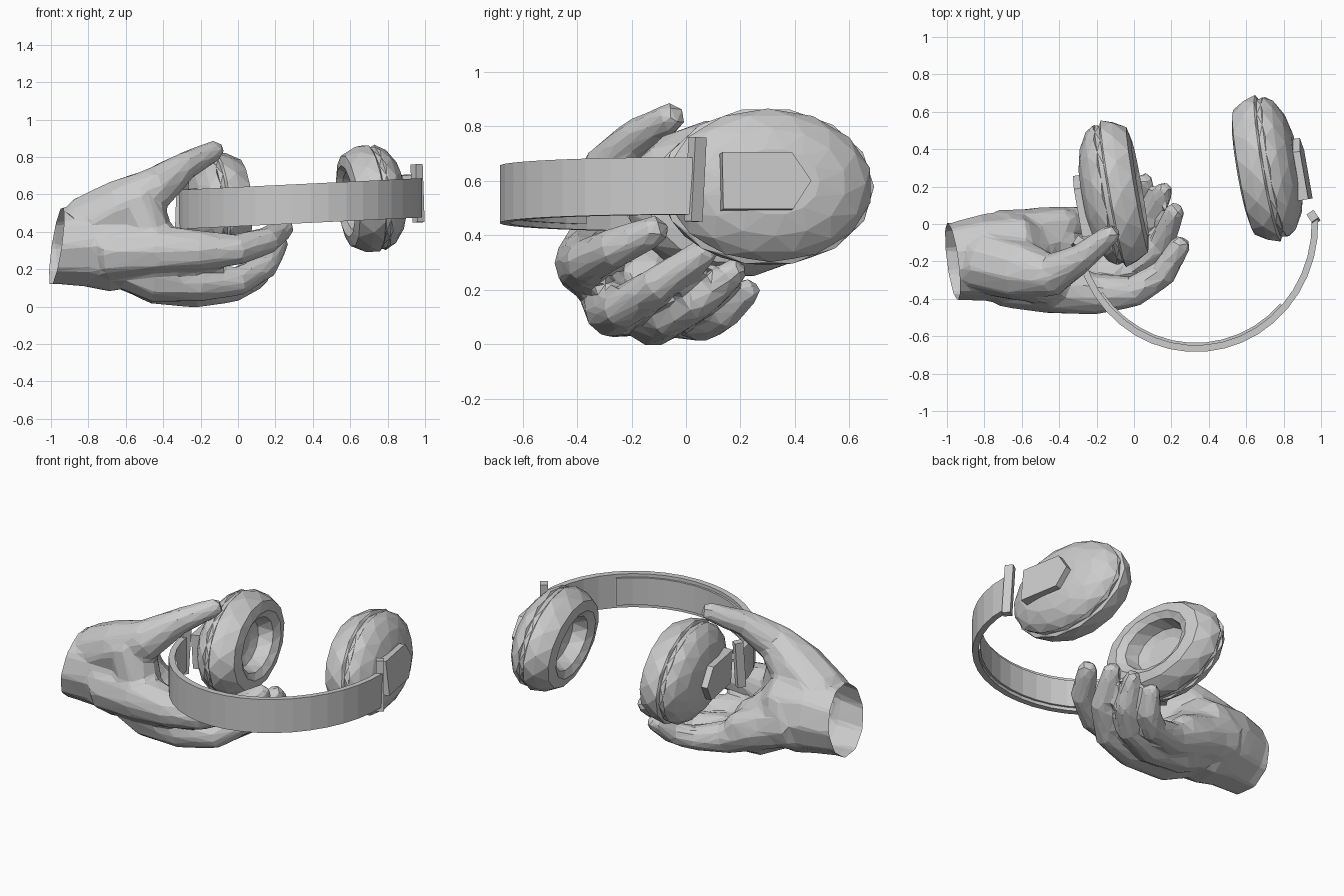
import bpy, bmesh, math
from mathutils import Vector, Matrix

if "Cube" in bpy.data.objects:
    bpy.data.objects.remove(bpy.data.objects["Cube"])

grey = bpy.data.materials.new("light_grey")
grey.use_nodes = True
grey.diffuse_color = (0.6, 0.6, 0.6, 1)
grey.node_tree.nodes["Principled BSDF"].inputs["Base Color"].default_value = grey.diffuse_color


def finish(bm, name):
    bmesh.ops.recalc_face_normals(bm, faces=bm.faces)
    mesh = bpy.data.meshes.new(name)
    bm.to_mesh(mesh)
    bm.free()
    mesh.materials.append(grey)
    obj = bpy.data.objects.new(name, mesh)
    bpy.context.collection.objects.link(obj)
    return obj


def loft(bm, rings):
    """Skin a list of point rings and cap both ends."""
    loops = [[bm.verts.new(p) for p in ring] for ring in rings]
    n = len(loops[0])
    for a, b in zip(loops, loops[1:]):
        for i in range(n):
            j = (i + 1) % n
            bm.faces.new((a[i], a[j], b[j], b[i]))
    bm.faces.new(loops[0][::-1])
    bm.faces.new(loops[-1])


def limb(bm, path, radii, sides=10):
    """Tapered tube with a rounded tip through (x, y, z) stations."""
    pts = [Vector(p) for p in path]
    radii = list(radii)
    pts.append(pts[-1] + (pts[-1] - pts[-2]).normalized() * radii[-1] * 0.65)
    radii.append(radii[-1] * 0.65)
    rings = []
    for i, (p, r) in enumerate(zip(pts, radii)):
        t = (pts[min(i + 1, len(pts) - 1)] - pts[max(i - 1, 0)]).normalized()
        side = t.cross(Vector((0, 0, 1))).normalized()
        up = side.cross(t)
        rings.append([p + (side * math.cos(a) + up * math.sin(a)) * r
                      for a in (math.tau * k / sides for k in range(sides))])
    loft(bm, rings)


bm = bmesh.new()

# Wrist, thumb, thumb web and palm heel
limb(bm, [(-1.1, -0.2, 0.32), (-0.96, -0.2, 0.32), (-0.8, -0.18, 0.33), (-0.62, -0.18, 0.31),
          (-0.5, -0.18, 0.25)], (0.21, 0.21, 0.235, 0.25, 0.17))
limb(bm, [(-0.82, -0.2, 0.42), (-0.6, -0.25, 0.53), (-0.43, -0.27, 0.64), (-0.28, -0.18, 0.755),
          (-0.12, -0.05, 0.835)], (0.17, 0.165, 0.115, 0.077, 0.055))
limb(bm, [(-0.55, -0.28, 0.58), (-0.46, -0.31, 0.34)], (0.14, 0.13))
limb(bm, [(-0.7, -0.12, 0.34), (-0.36, -0.14, 0.2)], (0.19, 0.12))
limb(bm, [(-0.7, -0.08, 0.28), (-0.36, 0.0, 0.2)], (0.16, 0.09))

# Fingers: each fans out from the wrist through palm, knuckle, middle joint, end joint and tip
finger_radii = (0.155, 0.135, 0.105, 0.08, 0.07, 0.054)
index = [(-0.42, -0.34, 0.3), (-0.2, -0.375, 0.3), (0, -0.36, 0.305), (0.16, -0.26, 0.355),
         (0.25, -0.11, 0.42)]
middle = [(-0.42, -0.25, 0.15), (-0.2, -0.27, 0.13), (0, -0.23, 0.135), (0.15, -0.1, 0.22),
          (0.22, 0.07, 0.34)]
ring = [(-0.42, -0.11, 0.13), (-0.22, -0.12, 0.09), (-0.02, -0.06, 0.1), (0.1, 0.05, 0.16),
        (0.16, 0.18, 0.27)]
little = [(-0.48, -0.03, 0.2), (-0.28, 0, 0.11), (-0.1, 0.06, 0.08), (0, 0.14, 0.115),
          (0.06, 0.23, 0.2)]
for k, joints in enumerate((index, middle, ring, little)):
    start = (-0.7, -0.28 + 0.07 * k, 0.29)
    limb(bm, [start] + joints, [r * (1.06 - 0.05 * k) for r in finger_radii])

# Fuse everything into one low-poly skin
hand = finish(bm, "hand")
remesh = hand.modifiers.new("fuse", "REMESH")
remesh.mode = "VOXEL"
remesh.voxel_size = 0.018
smooth = hand.modifiers.new("soften", "SMOOTH")
smooth.factor = 0.5
smooth.iterations = 5
facets = hand.modifiers.new("facets", "DECIMATE")
facets.ratio = 0.055

# Bake the skin, then slice the wrist open on a slant
bm = bmesh.new()
bm.from_object(hand, bpy.context.evaluated_depsgraph_get())
hand.modifiers.clear()
bmesh.ops.bisect_plane(bm, geom=bm.verts[:] + bm.edges[:] + bm.faces[:],
                       plane_co=(-0.97, -0.2, 0.32), plane_no=(1, 0.13, -0.146), clear_inner=True)
bm.to_mesh(hand.data)
bm.free()


# Headband: swept rectangular strip, slightly rising towards +x
def strip(name, r_out, r_in, half, start, end, steps):
    bm = bmesh.new()
    rings = []
    for k in range(steps + 1):
        a = math.radians(start + (end - start) * k / steps)
        section = []
        for r, h in ((r_out, half), (r_in, half), (r_in, -half), (r_out, -half)):
            x = r * math.cos(a)
            section.append((0.33 + x, r * math.sin(a) * 1.045, 0.55 + 0.048 * x + h))
        rings.append(section)
    loft(bm, rings)
    finish(bm, name)


strip("headband", 0.655, 0.62, 0.105, 188, 362, 20)
strip("headband_padding", 0.622, 0.608, 0.085, 215, 318, 12)


# Slider posts at the ends of the headband
def post(name, centre, height, turn):
    bm = bmesh.new()
    m = Matrix.Translation(centre) @ Matrix.Rotation(turn, 4, "Z") @ Matrix.Rotation(-0.06, 4, "X")
    bmesh.ops.create_cube(bm, size=1, matrix=m @ Matrix.Diagonal((0.045, 0.05, height, 1)))
    finish(bm, name)


post("left_slider", (0.96, 0.035, 0.605), 0.31, 0.6)
post("right_slider", (-0.3, -0.1, 0.535), 0.28, -0.6)

# Ear cups: elliptical lathe with a recessed ear opening, (depth, scale) profile
cup_profile = [(-0.03, 0.3), (-0.05, 0.46), (-0.13, 0.53), (-0.155, 0.66), (-0.14, 0.85),
               (-0.07, 0.97), (-0.01, 1), (0, 0.95), (0.025, 0.95), (0.035, 0.97),
               (0.08, 0.88), (0.125, 0.68), (0.15, 0.42)]
plate_outline = [(-0.2, -0.105), (0.06, -0.105), (0.13, 0), (0.06, 0.105), (-0.2, 0.105)]


def ear_cup(side, centre, outward):
    n = Vector(outward).normalized()
    u = Vector((0, 0, 1)).cross(n).normalized()
    if u.y < 0:
        u = -u
    v = n.cross(u) if n.x > 0 else u.cross(n)

    def place(a, b, w):
        return Vector(centre) + u * a + v * b + n * w

    bm = bmesh.new()
    sides = 14
    loft(bm, [[place(0.398 * s * math.cos(t), 0.292 * s * math.sin(t), w)
               for t in (math.tau * (k + 0.5 * (i % 2)) / sides for k in range(sides))]
              for i, (w, s) in enumerate(cup_profile)])
    bmesh.ops.triangulate(bm, faces=[f for f in bm.faces if len(f.verts) == 4])
    finish(bm, side + "_ear_cup")

    # Pentagonal hinge plate on the outer face
    bm = bmesh.new()
    loft(bm, [[place(a, b, w) for a, b in plate_outline] for w in (0.11, 0.188)])
    finish(bm, side + "_hinge_plate")


ear_cup("left", (0.725, 0.3, 0.58), (0.975, 0.17, 0.11))
ear_cup("right", (-0.12, 0.16, 0.535), (-0.975, -0.17, -0.06))
